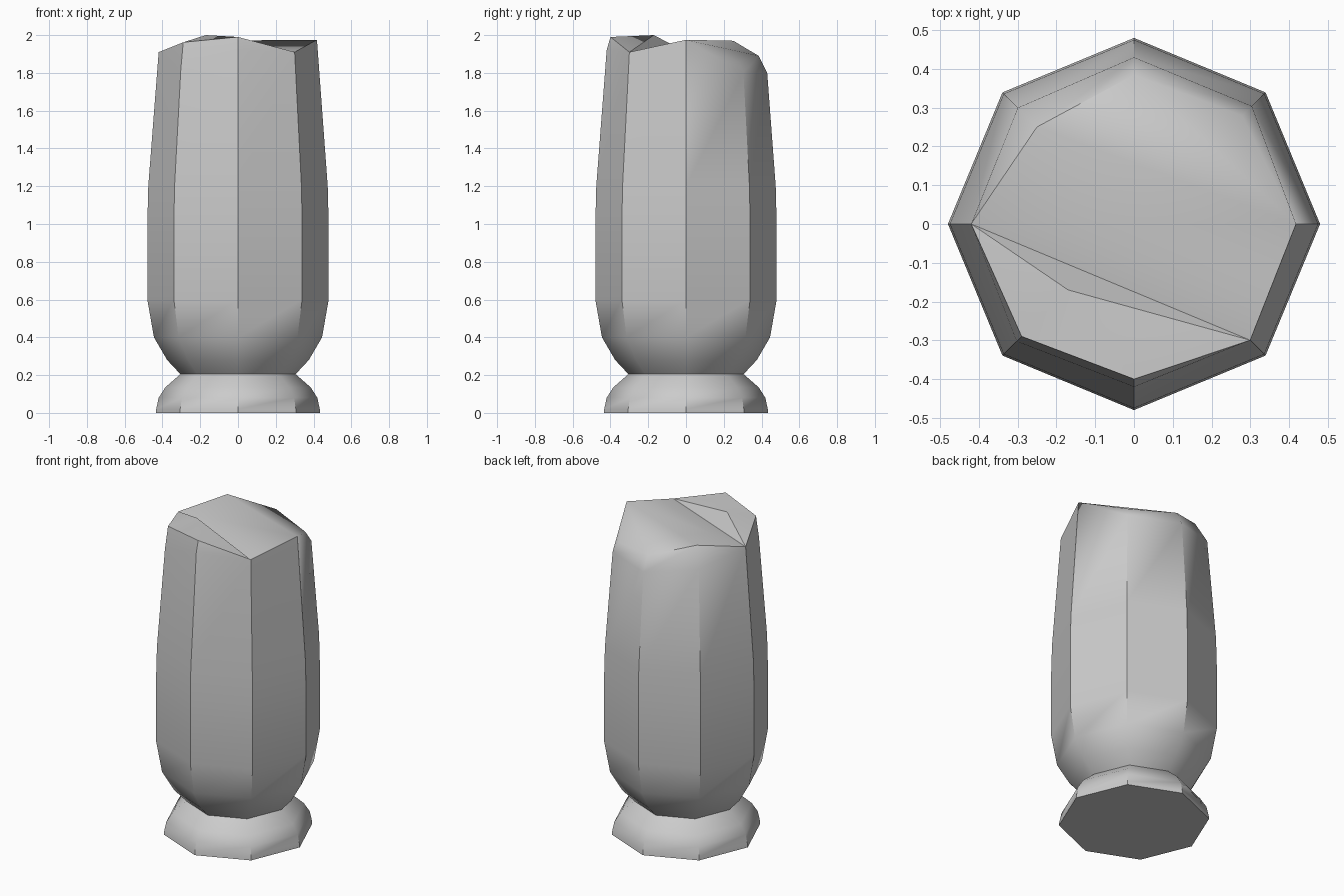
import bpy, bmesh
from math import cos, sin, radians

if "Cube" in bpy.data.objects:
    bpy.data.objects.remove(bpy.data.objects["Cube"])

SIDES = 8


def ring(bm, r, z):
    return [bm.verts.new((r * cos(radians(45 * i)), r * sin(radians(45 * i)), z)) for i in range(SIDES)]


def lathe(bm, profile):
    rings = [ring(bm, r, z) for r, z in profile]
    for a, b in zip(rings, rings[1:]):
        bridge(bm, a, b)
    return rings


def bridge(bm, a, b):
    # quads between rings, skipping shared vertices
    for i in range(SIDES):
        j = (i + 1) % SIDES
        loop = list(dict.fromkeys((a[i], a[j], b[j], b[i])))
        if len(loop) > 2:
            bm.faces.new(loop)


def finish(bm, name):
    bmesh.ops.recalc_face_normals(bm, faces=bm.faces)
    mesh = bpy.data.meshes.new(name)
    bm.to_mesh(mesh)
    bm.free()
    obj = bpy.data.objects.new(name, mesh)
    bpy.context.collection.objects.link(obj)
    bpy.ops.object.select_all(action='DESELECT')
    obj.select_set(True)
    bpy.context.view_layer.objects.active = obj
    bpy.ops.object.shade_smooth_by_angle(angle=radians(40))


# Flared foot
bm = bmesh.new()
rings = lathe(bm, [(0.435, 0), (0.433, 0.02), (0.42, 0.08), (0.385, 0.135), (0.305, 0.205)])
bm.faces.new(rings[0])
bm.faces.new(rings[-1])
finish(bm, "foot")

# Tall body with an uneven rim
bm = bmesh.new()
rings = lathe(bm, [(0.305, 0.205), (0.375, 0.28), (0.445, 0.4), (0.48, 0.6), (0.48, 1.0), (0.475, 1.2)])
bm.faces.new(rings[0])
rim = ring(bm, 0.43, 1.8)
for v, (r, z) in zip(rim, [(0.418, 1.975), (0.43, 1.8), (0.43, 1.8), (0.424, 1.85),
                           (0.42, 1.91), (0.428, 1.82), (0.42, 1.92), (0.424, 1.91)]):
    v.co = (v.co.x * r / 0.43, v.co.y * r / 0.43, z)
bridge(bm, rings[-1], rim)

# Folded top: upper rim corners, then facets rising to a peak
top = list(rim)
for i, r, z in [(1, 0.395, 1.86), (2, 0.385, 1.89), (3, 0.354, 1.97), (5, 0.41, 1.962), (6, 0.4, 1.99)]:
    a = radians(45 * i)
    top[i] = bm.verts.new((r * cos(a), r * sin(a), z))
bridge(bm, rim, top)
peak = bm.verts.new((-0.17, -0.17, 2.0))
for i, j in [(4, 5), (5, 6), (6, 7), (7, 4)]:
    bm.faces.new((top[i], top[j], peak))
for tri in [(4, 7, 0), (4, 0, 3), (0, 2, 3), (0, 1, 2)]:
    bm.faces.new([top[i] for i in tri])
finish(bm, "body")
